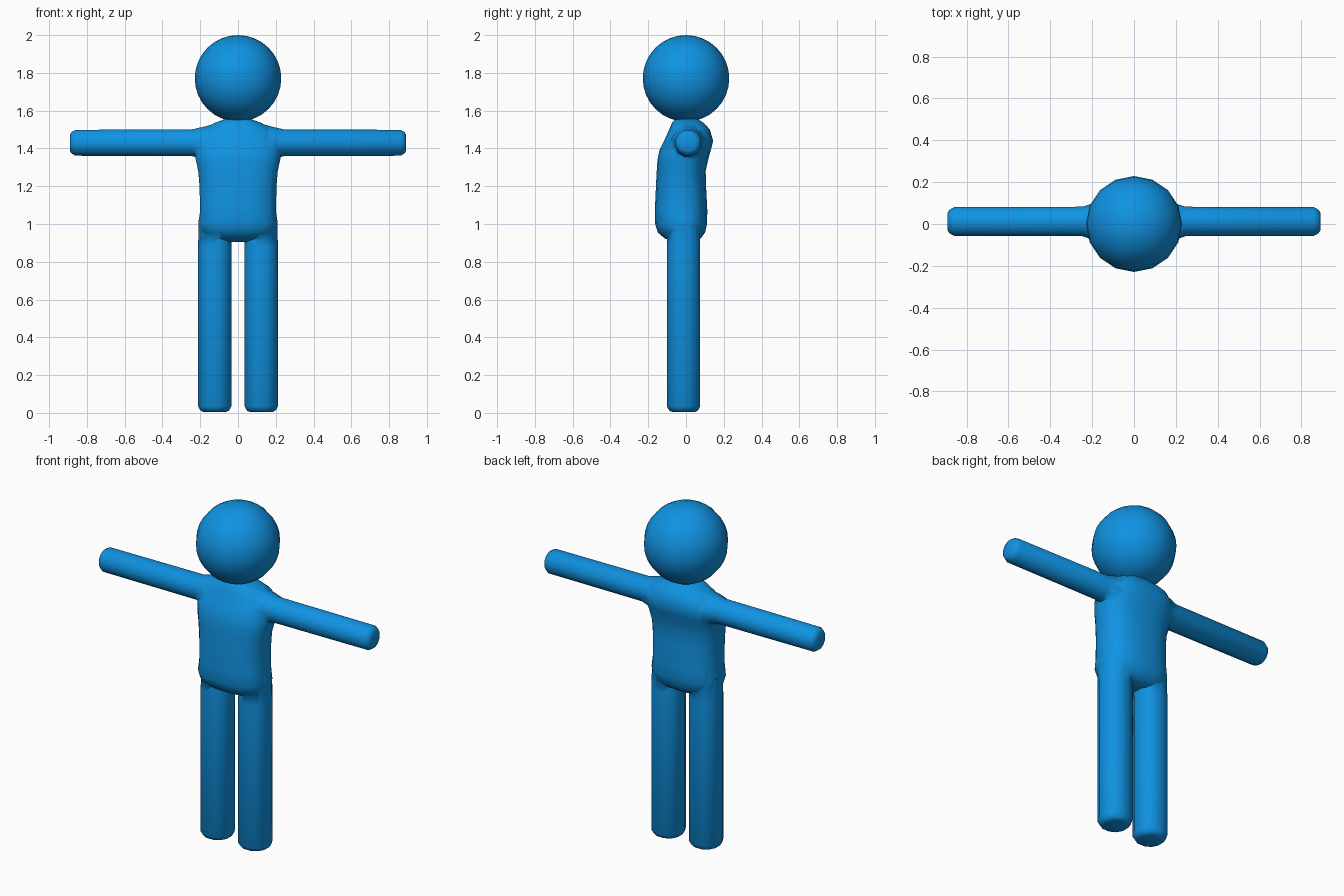
import bpy, bmesh, math
from mathutils import Vector

if "Cube" in bpy.data.objects:
    bpy.data.objects.remove(bpy.data.objects["Cube"])

blue = bpy.data.materials.new("sky blue")
blue.diffuse_color = (0.005, 0.29, 0.76, 1)
blue.use_nodes = True
blue.node_tree.nodes["Principled BSDF"].inputs["Base Color"].default_value = blue.diffuse_color


def finish(obj, angle):
    """Apply colour and smooth shading."""
    obj.data.materials.clear()
    obj.data.materials.append(blue)
    bpy.ops.object.select_all(action='DESELECT')
    obj.select_set(True)
    bpy.context.view_layer.objects.active = obj
    bpy.ops.object.shade_smooth_by_angle(angle=math.radians(angle))


def loft(name, rings, sides, power, place):
    """Skin rounded rings (position, centre u, centre v, radius u, radius v)."""
    bm = bmesh.new()
    loops = []
    for t, cu, cv, ru, rv in rings:
        loop = []
        for i in range(sides):
            a = 2 * math.pi * (i + 0.5) / sides
            c, s = math.cos(a), math.sin(a)
            u = cu + ru * math.copysign(abs(c) ** (2 / power), c)
            v = cv + rv * math.copysign(abs(s) ** (2 / power), s)
            loop.append(bm.verts.new(place(t, u, v)))
        loops.append(loop)
    for low, high in zip(loops, loops[1:]):
        for i in range(sides):
            j = (i + 1) % sides
            bm.faces.new((low[i], low[j], high[j], high[i]))
    bm.faces.new(loops[0][::-1])
    bm.faces.new(loops[-1])
    bmesh.ops.recalc_face_normals(bm, faces=bm.faces)
    mesh = bpy.data.meshes.new(name)
    bm.to_mesh(mesh)
    bm.free()
    obj = bpy.data.objects.new(name, mesh)
    bpy.context.collection.objects.link(obj)
    return obj


# Torso: height, half width, front y, back y
profile = [
    (0.905, 0.10, -0.07, 0.05), (0.925, 0.165, -0.115, 0.08),
    (0.955, 0.20, -0.15, 0.102), (1.00, 0.212, -0.164, 0.112),
    (1.07, 0.202, -0.166, 0.114), (1.20, 0.205, -0.160, 0.107),
    (1.28, 0.212, -0.156, 0.105), (1.34, 0.225, -0.152, 0.118),
    (1.39, 0.232, -0.142, 0.132), (1.44, 0.228, -0.117, 0.145),
    (1.50, 0.185, -0.090, 0.127), (1.535, 0.125, -0.075, 0.095),
    (1.557, 0.065, -0.055, 0.06),
]
torso_rings = [(z, 0, (f + b) / 2, w, (b - f) / 2) for z, w, f, b in profile]
body = loft("body", torso_rings, 24, 2.5, lambda t, u, v: Vector((u, v, t)))

# Legs and flared arms, mirrored left and right
leg_rings = [(z, 0.123, -0.013, r, r) for z, r in
             ((0.005, 0.062), (0.012, 0.078), (0.035, 0.091), (0.88, 0.091), (1.02, 0.088))]
arm_rings = [(0.10, 0.015, 1.43, 0.10, 0.11), (0.19, 0.012, 1.43, 0.092, 0.086),
             (0.245, 0.012, 1.43, 0.073, 0.073), (0.86, 0.012, 1.43, 0.071, 0.071),
             (0.882, 0.012, 1.43, 0.058, 0.058), (0.89, 0.012, 1.43, 0.044, 0.044)]
limbs = []
for side in (-1, 1):
    tag = "left" if side < 0 else "right"
    limbs.append(loft(tag + "_leg", leg_rings, 12, 2.2,
                      lambda t, u, v: Vector((side * u, v, t))))
    limbs.append(loft(tag + "_arm", arm_rings, 12, 2.0,
                      lambda t, u, v: Vector((side * t, u, v))))

# Fuse the limbs into one skin
for limb in limbs:
    mod = body.modifiers.new("join", 'BOOLEAN')
    mod.operation = 'UNION'
    mod.solver = 'EXACT'
    mod.object = limb
bpy.context.view_layer.objects.active = body
for mod in list(body.modifiers):
    bpy.ops.object.modifier_apply(modifier=mod.name)
for limb in limbs:
    bpy.data.objects.remove(limb)
finish(body, 60)

# Head
bpy.ops.mesh.primitive_uv_sphere_add(segments=16, ring_count=16, radius=0.229,
                                     location=(0, 0, 1.771))
head = bpy.context.object
head.name = "head"
finish(head, 60)
